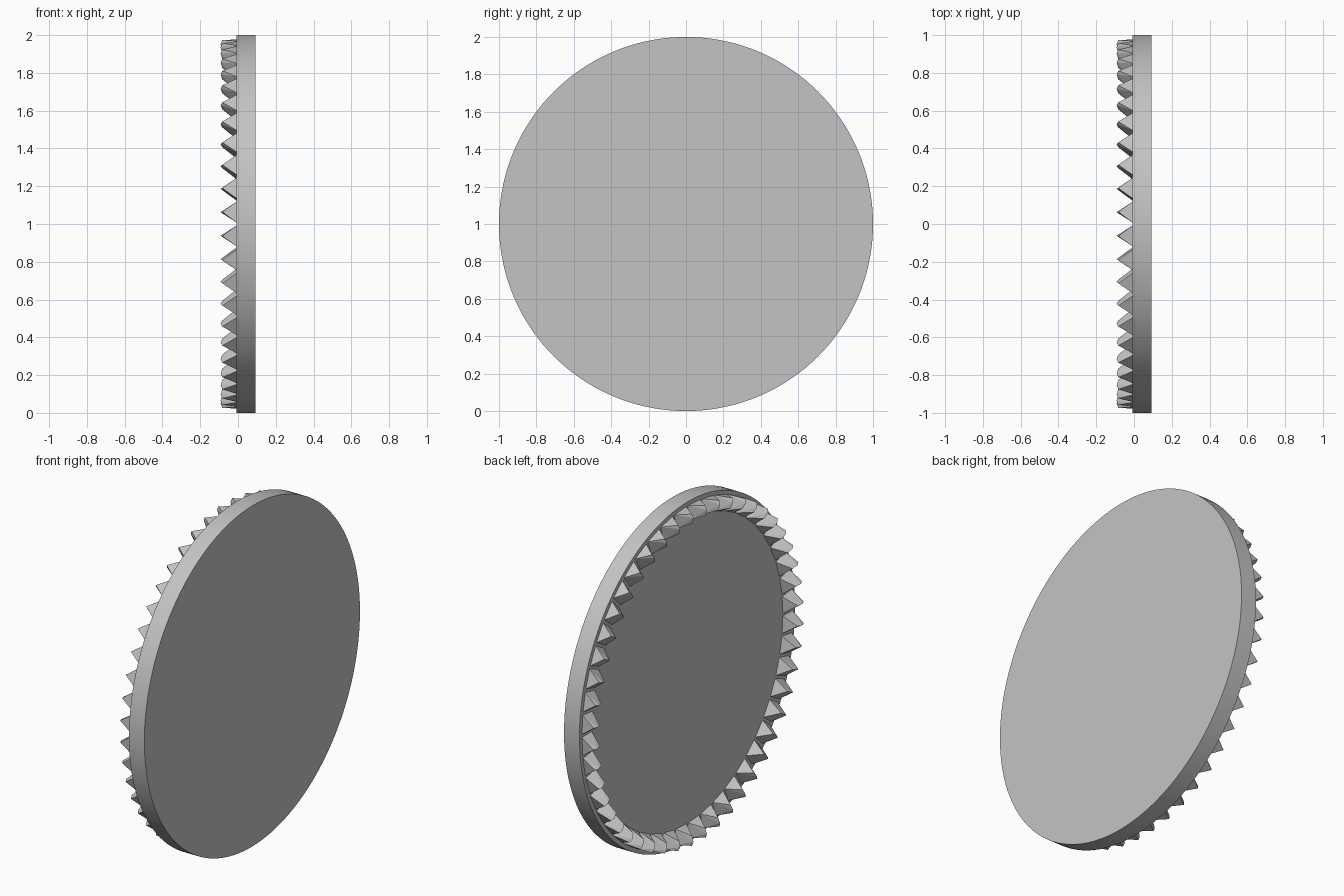
import bpy
import bmesh
from math import pi
from mathutils import Matrix, Vector

cube = bpy.data.objects.get("Cube")
if cube:
    bpy.data.objects.remove(cube, do_unlink=True)

TEETH = 48
FACE_X = -0.008    # toothed face of the disc
BACK_X = 0.092     # plain face of the disc
CENTRE = Vector((0, 0, 1))

grey = bpy.data.materials.new("plain grey")
grey.use_nodes = True
colour = (0.55, 0.55, 0.55, 1)
grey.diffuse_color = colour
grey.node_tree.nodes["Principled BSDF"].inputs["Base Color"].default_value = colour


def add_object(name, bm):
    bmesh.ops.recalc_face_normals(bm, faces=bm.faces)
    mesh = bpy.data.meshes.new(name)
    bm.to_mesh(mesh)
    bm.free()
    mesh.materials.append(grey)
    obj = bpy.data.objects.new(name, mesh)
    obj.location = CENTRE
    bpy.context.collection.objects.link(obj)
    return obj


# Round disc standing on its rim, axis along x
bm = bmesh.new()
bmesh.ops.create_cone(bm, cap_ends=True, segments=TEETH * 3, radius1=1, radius2=1,
                      depth=BACK_X - FACE_X)
bm.transform(Matrix.Translation(((FACE_X + BACK_X) / 2, 0, 0)) @ Matrix.Rotation(pi / 2, 4, 'Y'))
disc = add_object("gear_disc", bm)
bpy.context.view_layer.objects.active = disc
disc.select_set(True)
bpy.ops.object.shade_smooth_by_angle(angle=pi / 6)

# Ring of wedge teeth: (x, half width, radius) of base corners and ridge
base = [(FACE_X, 0.055, 0.975), (FACE_X, 0.05, 0.885)]
ridge = [(-0.083, 0, 0.976), (-0.092, 0, 0.953), (-0.083, 0, 0.92)]
points = [Vector((x, side * w, r)) for x, w, r in base for side in (-1, 1)]
points += [Vector(p) for p in ridge]

bm = bmesh.new()
for i in range(TEETH):
    turn = Matrix.Rotation((i + 0.5) * 2 * pi / TEETH, 3, 'X')
    verts = [bm.verts.new(turn @ p) for p in points]
    bmesh.ops.convex_hull(bm, input=verts)
add_object("gear_teeth", bm)
